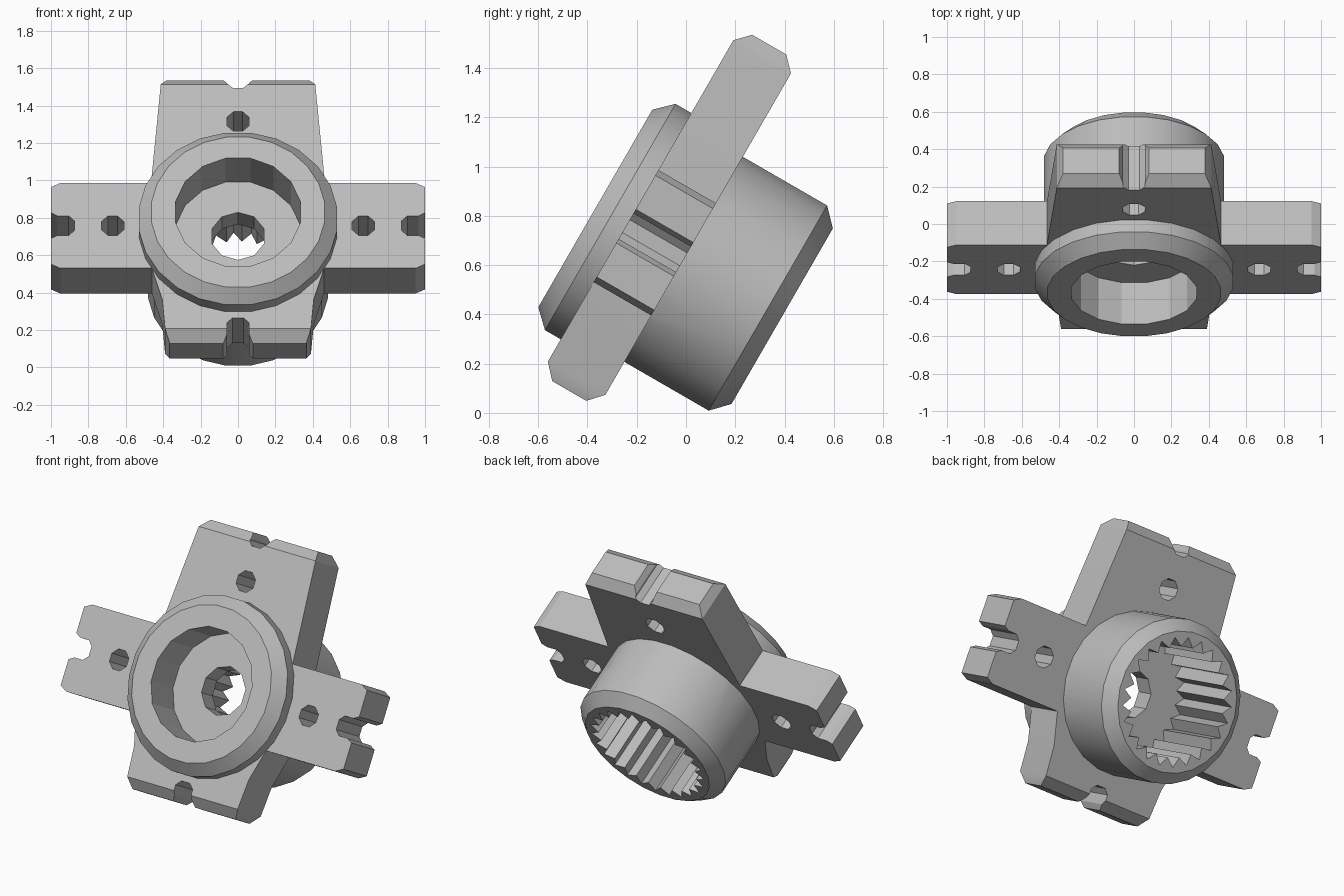
import bpy, bmesh
from math import sin, cos, pi, radians
from mathutils import Matrix

cube = bpy.data.objects.get("Cube")
if cube:
    bpy.data.objects.remove(cube, do_unlink=True)

AXIS = 0.535               # hub centre along the long arm
BACK, FRONT = 0.32, 0.59   # plate thickness range

grey = bpy.data.materials.new("light_grey")
grey.use_nodes = True
grey.diffuse_color = (0.5, 0.5, 0.5, 1)
grey.node_tree.nodes["Principled BSDF"].inputs["Base Color"].default_value = (0.5, 0.5, 0.5, 1)


def loft(name, rings):
    """Closed solid through rings that have equal point counts."""
    bm = bmesh.new()
    loops = [[bm.verts.new(p) for p in ring] for ring in rings]
    n = len(loops[0])
    for a, b in zip(loops, loops[1:]):
        for i in range(n):
            j = (i + 1) % n
            bm.faces.new((a[i], a[j], b[j], b[i]))
    bm.faces.new(loops[0][::-1])
    bm.faces.new(loops[-1])
    bmesh.ops.recalc_face_normals(bm, faces=bm.faces)
    mesh = bpy.data.meshes.new(name)
    bm.to_mesh(mesh)
    bm.free()
    mesh.materials.append(grey)
    obj = bpy.data.objects.new(name, mesh)
    bpy.context.collection.objects.link(obj)
    return obj


def lathe(name, profile, n, x=0, y=AXIS):
    """Solid turned about the hub direction; profile is (radius, height)."""
    turns = [2 * pi * (i + 0.5) / n for i in range(n)]
    return loft(name, [[(x + r * cos(t), y + r * sin(t), h) for t in turns]
                       for r, h in profile])


def combine(target, tool, operation):
    mod = target.modifiers.new(operation, "BOOLEAN")
    mod.operation, mod.solver, mod.object = operation, "EXACT", tool
    bpy.context.view_layer.objects.active = target
    bpy.ops.object.modifier_apply(modifier=mod.name)
    bpy.data.objects.remove(tool, do_unlink=True)


# Hub: rear barrel and front flange
hub = lathe("splined_hub_with_arms", [
    (0.415, -0.142), (0.485, -0.075), (0.485, 0.585),
    (0.535, 0.585), (0.535, 0.664), (0.467, 0.734)], 24)

# Long tapered arm with chamfered ends
long_rings = []
for v, half, c in [(-0.16, 0.365, 0.055), (-0.1, 0.39, 0), (0.08, 0.405, 0),
                   (0.27, 0.46, 0), (0.8, 0.465, 0), (1.407, 0.413, 0),
                   (1.464, 0.38, 0.055)]:
    long_rings.append([(-half, v, BACK + c), (half, v, BACK + c),
                       (half, v, FRONT - c), (-half, v, FRONT - c)])
combine(hub, loft("long_arm", long_rings), "UNION")

# Cross arm with clipped corners
cross_rings = [[(x, AXIS - h, BACK), (x, AXIS + h, BACK),
                (x, AXIS + h, FRONT), (x, AXIS - h, FRONT)]
               for x, h in [(-1, 0.238), (-0.95, 0.263), (0.95, 0.263), (1, 0.238)]]
combine(hub, loft("cross_arm", cross_rings), "UNION")

# Front bore, through hole and splined rear socket
combine(hub, lathe("bore", [(0.34, 0.478), (0.34, 0.9)], 16), "DIFFERENCE")
combine(hub, lathe("through_hole", [(0.147, 0.1), (0.147, 0.7)], 10), "DIFFERENCE")
TEETH = 25
star = [(0.38 if i % 2 else 0.325, pi * i / TEETH) for i in range(2 * TEETH)]
combine(hub, loft("socket", [[(r * cos(t), AXIS + r * sin(t), h) for r, t in star]
                             for h in (-0.3, 0.35)]), "DIFFERENCE")

# Screw holes in three arms
for x, y in [(-0.67, AXIS), (0.67, AXIS), (0, 1.178)]:
    combine(hub, lathe("screw_hole", [(0.065, 0.2), (0.065, 0.7)], 8, x, y), "DIFFERENCE")

# Flared notches in the four arm ends: direction, start, end
for turn, s, e in [(0, 0.875, 1), (90, 0.851, 0.929), (180, 0.875, 1), (270, 0.57, 0.695)]:
    side = [(s, 0.03), (s + 0.03, 0.06), (e - 0.035, 0.06), (e + 0.02, 0.09)]
    outline = side + [(a, -b) for a, b in reversed(side)]
    place = Matrix.Translation((0, AXIS, 0)) @ Matrix.Rotation(radians(turn), 4, "Z")
    notch = loft("notch", [[(a, b, h) for a, b in outline] for h in (0.2, 0.7)])
    notch.data.transform(place)
    combine(hub, notch, "DIFFERENCE")

# Lean the part back and shade it
hub.data.transform(Matrix.Rotation(radians(60), 4, "X"))
bpy.ops.object.select_all(action="DESELECT")
hub.select_set(True)
bpy.context.view_layer.objects.active = hub
bpy.ops.object.shade_smooth_by_angle(angle=radians(20))
